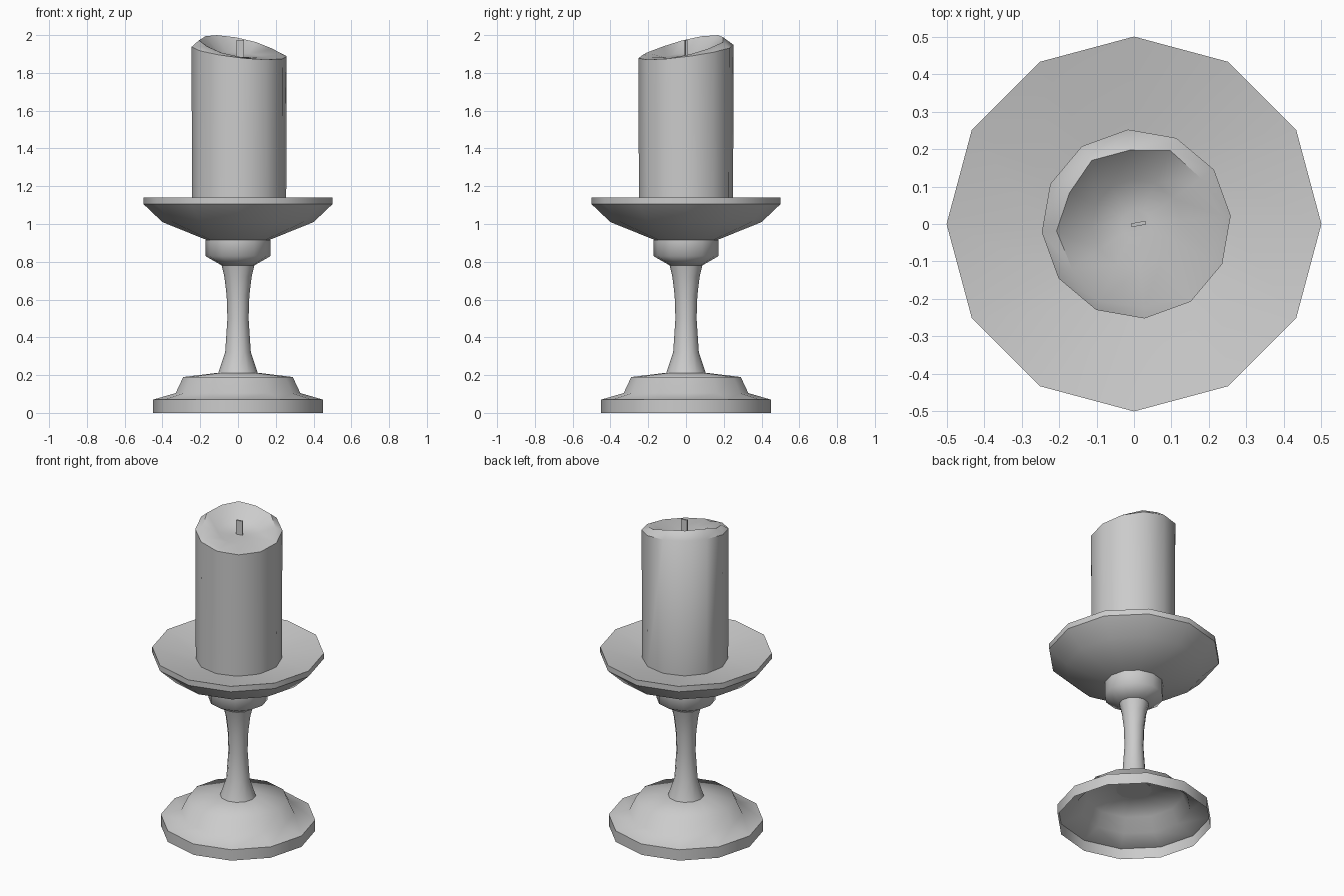
import bpy, bmesh
from math import sin, cos, radians, pi

cube = bpy.data.objects.get("Cube")
if cube:
    bpy.data.objects.remove(cube, do_unlink=True)

SIDES = 12

grey = bpy.data.materials.new("plain grey")
grey.use_nodes = True
COLOUR = (0.6, 0.6, 0.6, 1)
grey.diffuse_color = COLOUR
grey.node_tree.nodes["Principled BSDF"].inputs["Base Color"].default_value = COLOUR


def finish(name, bm, smooth_angle):
    mesh = bpy.data.meshes.new(name)
    bm.to_mesh(mesh)
    bm.free()
    mesh.materials.append(grey)
    obj = bpy.data.objects.new(name, mesh)
    bpy.context.collection.objects.link(obj)
    bpy.ops.object.select_all(action='DESELECT')
    obj.select_set(True)
    bpy.context.view_layer.objects.active = obj
    bpy.ops.object.shade_smooth_by_angle(angle=radians(smooth_angle))
    return obj


def loft(name, rings, cap_start=False, cap_end=False, smooth_angle=40):
    """Skin a list of point rings, each running counter-clockwise, from bottom to top."""
    bm = bmesh.new()
    loops = [[bm.verts.new(p) for p in ring] for ring in rings]
    for low, high in zip(loops, loops[1:]):
        for i in range(SIDES):
            j = (i + 1) % SIDES
            bm.faces.new((low[i], low[j], high[j], high[i]))
    if cap_start:
        bm.faces.new(loops[0][::-1])
    if cap_end:
        bm.faces.new(loops[-1])
    return finish(name, bm, smooth_angle)


def circle(r, z):
    return [(r * cos(2 * pi * i / SIDES), r * sin(2 * pi * i / SIDES), z)
            for i in range(SIDES)]


def lathe(name, profile, **options):
    return loft(name, [circle(r, z) for r, z in profile], **options)


# Hollow stepped foot, open underneath
lathe("base", [(0.45, 0), (0.45, 0.07), (0.33, 0.105), (0.29, 0.19), (0.1, 0.213)],
      smooth_angle=65)

# Waisted stem
lathe("stem", [(0.105, 0.21), (0.068, 0.32), (0.056, 0.5), (0.06, 0.62),
               (0.072, 0.72), (0.088, 0.785)], cap_start=True)

# Cup under the dish
lathe("cup", [(0.085, 0.78), (0.172, 0.83), (0.172, 0.915)], cap_start=True, smooth_angle=65)

# Shallow dish: underside, rim, then hollow top
lathe("dish", [(0.16, 0.913), (0.4, 1.01), (0.5, 1.105), (0.5, 1.14),
               (0.25, 1.09), (0.1, 1.07)], cap_start=True, cap_end=True)


# Candle with a melted, slanted top
def candle_ring(radius, height):
    ring = []
    for i in range(SIDES):
        a = 2 * pi * i / SIDES + radians(5)
        lean = cos(a - radians(130))      # highest at the back right corner
        r = radius(lean, i)
        ring.append((0.006 + r * cos(a), r * sin(a), height(lean)))
    return ring


def rim(lean):
    return 1.913 + 0.043 * lean


loft("candle", [
    candle_ring(lambda l, i: 0.25, lambda l: 1.08),
    candle_ring(lambda l, i: 0.253, rim),
    candle_ring(lambda l, i: 0.222 - 0.015 * l - 0.012 * (i % 2),
                lambda l: rim(l) + 0.022 + 0.022 * l),
    candle_ring(lambda l, i: 0.12, lambda l: 1.895 + 0.015 * l),
    candle_ring(lambda l, i: 0.04, lambda l: 1.885),
], cap_end=True, smooth_angle=50)

# Flat wick
bm = bmesh.new()
bmesh.ops.create_cube(bm, size=1)
wick = finish("wick", bm, 30)
wick.scale = (0.04, 0.01, 0.1)
wick.location = (0.012, 0, 1.925)
wick.rotation_euler.z = radians(10)
